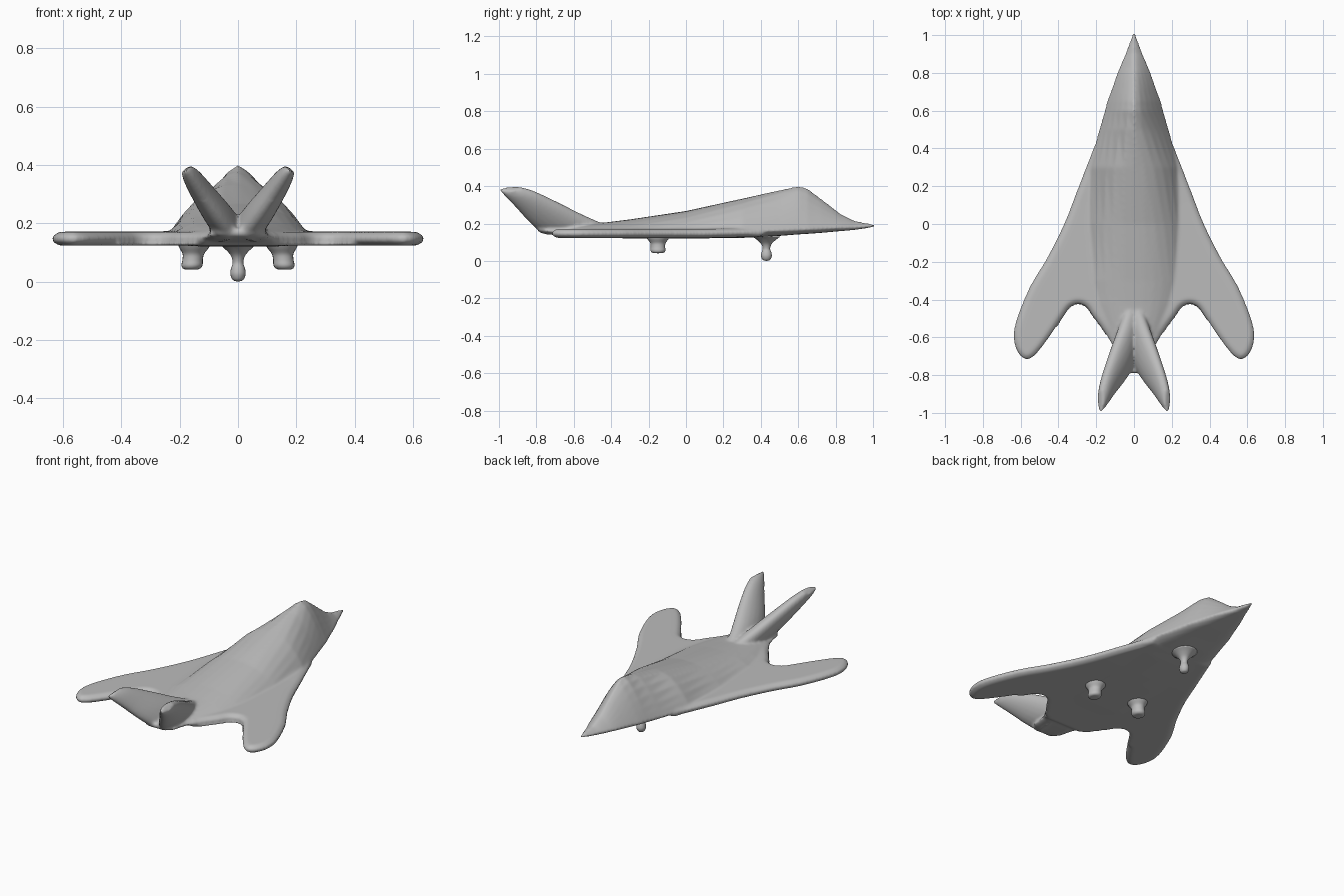
import bpy, bmesh, math
from mathutils import Vector

cube = bpy.data.objects.get("Cube")
if cube:
    bpy.data.objects.remove(cube)

grey = bpy.data.materials.new("plain_grey")
grey.use_nodes = True
grey.diffuse_color = (0.5, 0.5, 0.5, 1)
grey.node_tree.nodes["Principled BSDF"].inputs["Base Color"].default_value = (0.5, 0.5, 0.5, 1)


def finish(bm, name):
    bmesh.ops.recalc_face_normals(bm, faces=bm.faces)
    for f in bm.faces:
        f.smooth = True
    mesh = bpy.data.meshes.new(name)
    bm.to_mesh(mesh)
    bm.free()
    mesh.materials.append(grey)
    obj = bpy.data.objects.new(name, mesh)
    bpy.context.collection.objects.link(obj)
    return obj


def loft(bm, rings):
    """Skin closed rings of equal length and cap both ends."""
    rows = [[bm.verts.new(p) for p in ring] for ring in rings]
    n = len(rows[0])
    for a, b in zip(rows, rows[1:]):
        for i in range(n):
            bm.faces.new((a[i], a[(i + 1) % n], b[(i + 1) % n], b[i]))
    bm.faces.new(rows[0][::-1])
    bm.faces.new(rows[-1])


def spline(pts, steps):
    """Smooth open curve through points of any dimension."""
    pts = [Vector(p) for p in pts]
    ext = [2 * pts[0] - pts[1]] + pts + [2 * pts[-1] - pts[-2]]
    out = []
    for a, b, c, d in zip(ext, ext[1:], ext[2:], ext[3:]):
        for k in range(steps):
            t = k / steps
            out.append(0.5 * (2 * b + (c - a) * t + (2 * a - 5 * b + 4 * c - d) * t * t
                              + (3 * b - a - 3 * c + d) * t ** 3))
    return out + [pts[-1]]


frame = bmesh.new()

# Fuselage stations: y, half width, bottom, edge, ridge
stations = [
    (1.01, .006, .182, .188, .194), (.9, .048, .166, .181, .215), (.83, .078, .16, .178, .25),
    (.72, .118, .15, .172, .335), (.65, .143, .145, .168, .388), (.6, .157, .142, .165, .4),
    (.5, .185, .134, .161, .378), (.3, .24, .123, .155, .333), (0, .255, .12, .15, .267),
    (-.3, .245, .12, .15, .222), (-.42, .22, .124, .15, .207), (-.55, .165, .13, .152, .195),
    (-.65, .115, .137, .155, .19), (-.74, .1, .145, .16, .185), (-.79, .07, .155, .165, .18)]


def section(y, w, low, edge, ridge, n=14):
    power = 1.4 + 1.1 * min(1, max(0, (.65 - y) / .4))
    us = [math.sin(math.pi * (i / n - .5)) for i in range(n + 1)]
    top = [(u * w, y, edge + (ridge - edge) * (1 - abs(u) ** power)) for u in us]
    under = [(u * w, y, edge - (edge - low) * (1 - abs(u) ** 6)) for u in us[-2:0:-1]]
    return top + under


loft(frame, [section(*s) for s in stations])

# Swept wing plate with thinned rim
half = spline([(.206, .42), (.3, .18), (.37, 0), (.46, -.18), (.55, -.33), (.62, -.5),
               (.637, -.6), (.615, -.68), (.57, -.717), (.52, -.69), (.45, -.6), (.38, -.495),
               (.34, -.44), (.295, -.422), (.25, -.44), (.215, -.49), (.17, -.55), (.125, -.62)], 3)
outline = list(half) + [Vector((-p.x, p.y)) for p in reversed(half)]
n = len(outline)
inner = []
for i, p in enumerate(outline):
    along = (outline[(i + 1) % n] - outline[i - 1]).normalized()
    inner.append(p + Vector((along.y, -along.x)) * .025)


def wing_ring(points, lift):
    return [(p.x, p.y, .147 + lift + .02 * max(0, p.y - .1)) for p in points]


loft(frame, [wing_ring(inner, -.024), wing_ring(outline, -.009),
             wing_ring(outline, .009), wing_ring(inner, .024)])

# V tail fins: centre, half chord, half thickness
fin = spline([(.02, -.59, .165, .19, .05), (.065, -.69, .225, .155, .05), (.115, -.79, .295, .12, .042),
              (.158, -.885, .358, .088, .032), (.178, -.937, .386, .062, .02)], 3)
for side in (-1, 1):
    rings = []
    for x, y, z, chord, thick in fin:
        ring = []
        for k in range(20):
            a = math.tau * k / 20
            c, s = math.cos(a) * chord, math.sin(a) * thick
            ring.append((side * (x + .8 * s), y + c, z - .6 * s + .06 * c))
        rings.append(ring)
    loft(frame, rings)

# Blend the airframe into one smooth skin
bmesh.ops.triangulate(frame, faces=[f for f in frame.faces if len(f.verts) > 4])
airframe = finish(frame, "airframe")
remesh = airframe.modifiers.new("blend", 'REMESH')
remesh.mode = 'VOXEL'
remesh.voxel_size = .008
remesh.use_smooth_shade = True
soften = airframe.modifiers.new("soften", 'SMOOTH')
soften.factor = .5
soften.iterations = 8


# Landing gear: turned profiles of radius and height
def gear(name, x, y, profile, lean=0):
    bm = bmesh.new()
    rings = []
    for r, z in spline(profile, 4):
        r = max(r, .002)
        rings.append([(x + lean * (.12 - z) + r * math.cos(math.tau * k / 20),
                       y + 1.1 * r * math.sin(math.tau * k / 20), z) for k in range(20)])
    loft(bm, rings)
    return finish(bm, name)


gear("nose_gear", 0, .43, [(.002, 0), (.018, .006), (.026, .025), (.024, .045),
                           (.018, .065), (.025, .09), (.045, .112), (.07, .132)])
strut = [(.002, .041), (.026, .043), (.036, .055), (.035, .075), (.037, .095), (.05, .115), (.06, .132)]
for label, side in (("left", 1), ("right", -1)):
    gear(label + "_main_gear", side * .15, -.15, strut, side * .12)
